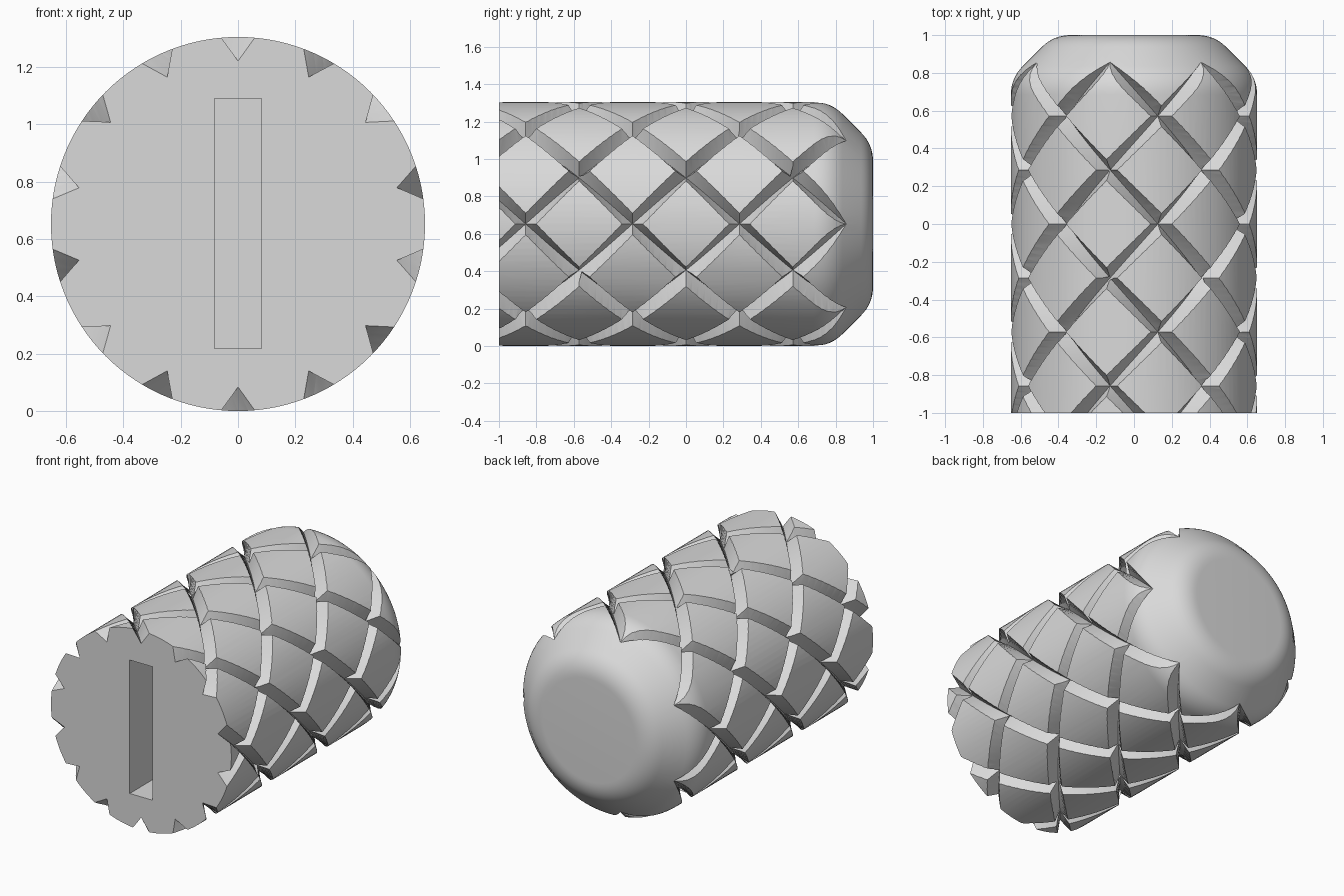
import bpy, bmesh, math
from mathutils import Vector

if "Cube" in bpy.data.objects:
    bpy.data.objects.remove(bpy.data.objects["Cube"], do_unlink=True)

R = 0.652            # barrel radius and axis height
CHAMFER = 0.227
SOFT = 0.09          # rounding length at both chamfer corners
FLOOR = 0.568        # radius of the groove floor
STARTS = 7           # grooves of each hand
STEP = math.tau / (2 * STARTS)
RATE = math.pi / 2   # groove twist per unit of length

metal = bpy.data.materials.new("light grey metal")
metal.use_nodes = True
GREY = (0.7, 0.7, 0.7, 1)
metal.diffuse_color = GREY
metal.node_tree.nodes["Principled BSDF"].inputs["Base Color"].default_value = GREY


def polar(r, angle, y):
    return (r * math.sin(angle), y, R + r * math.cos(angle))


def finish(bm, name):
    bmesh.ops.recalc_face_normals(bm, faces=bm.faces)
    mesh = bpy.data.meshes.new(name)
    bm.to_mesh(mesh)
    bm.free()
    mesh.materials.append(metal)
    obj = bpy.data.objects.new(name, mesh)
    bpy.context.collection.objects.link(obj)
    return obj


def fillet(before, corner, after, n=8):
    """Rounded corner as points of a quadratic curve."""
    a, b, c = Vector(before), Vector(corner), Vector(after)
    return [a * (1 - t) ** 2 + b * 2 * t * (1 - t) + c * t * t
            for t in (i / n for i in range(n + 1))]


def make_barrel(segments=120):
    d = SOFT * math.sqrt(0.5)
    side, end = 1 - CHAMFER, R - CHAMFER
    profile = [Vector((R, -1))]
    profile += fillet((R, side - SOFT), (R, side), (R - d, side + d))
    profile += fillet((end + d, 1 - d), (end, 1), (end - SOFT, 1))
    bm = bmesh.new()
    rings = [[bm.verts.new(polar(p.x, math.tau * i / segments, p.y))
              for i in range(segments)] for p in profile]
    for low, high in zip(rings, rings[1:]):
        for i in range(segments):
            j = (i + 1) % segments
            bm.faces.new((low[i], low[j], high[j], high[i]))
    bm.faces.new(rings[0])
    bm.faces.new(rings[-1])
    return finish(bm, "knurled_barrel")


def make_grooves(name, hand, offset, sections=64):
    """V-shaped helical cutters of one hand."""
    outer = R + 0.1
    half = 0.05 / R * (outer - FLOOR) / (R - FLOOR)
    bm = bmesh.new()
    for k in range(STARTS):
        rows = []
        for i in range(sections + 1):
            y = -1.1 + 2.2 * i / sections
            a = offset + 2 * STEP * k + hand * RATE * (y + 1)
            rows.append([bm.verts.new(polar(r, a + s, y)) for r, s in
                         ((FLOOR, 0), (outer, half), (outer, -half))])
        for low, high in zip(rows, rows[1:]):
            for i in range(3):
                j = (i + 1) % 3
                bm.faces.new((low[i], low[j], high[j], high[i]))
        bm.faces.new(rows[0])
        bm.faces.new(rows[-1])
    bmesh.ops.triangulate(bm, faces=bm.faces)
    return finish(bm, name)


def make_slot(depth=0.5):
    bm = bmesh.new()
    bmesh.ops.create_cube(bm, size=1)
    for v in bm.verts:
        v.co = (v.co.x * 0.165, v.co.y * 2 * depth - 1, v.co.z * 0.872 + 0.654)
    return finish(bm, "slot_cutter")


def cut(target, cutter):
    cutter.hide_render = True
    mod = target.modifiers.new("cut", 'BOOLEAN')
    mod.operation = 'DIFFERENCE'
    mod.solver = 'EXACT'
    mod.object = cutter
    bpy.context.view_layer.objects.active = target
    bpy.ops.object.modifier_apply(modifier=mod.name)
    bpy.data.objects.remove(cutter, do_unlink=True)


# Barrel with crossing grooves and a front slot
barrel = make_barrel()
cut(barrel, make_grooves("falling_grooves", -1, 0))
cut(barrel, make_grooves("rising_grooves", 1, -STEP))
cut(barrel, make_slot())

# Smooth barrel, crisp groove edges
bpy.ops.object.select_all(action='DESELECT')
barrel.select_set(True)
bpy.context.view_layer.objects.active = barrel
bpy.ops.object.shade_smooth_by_angle(angle=math.radians(25))
